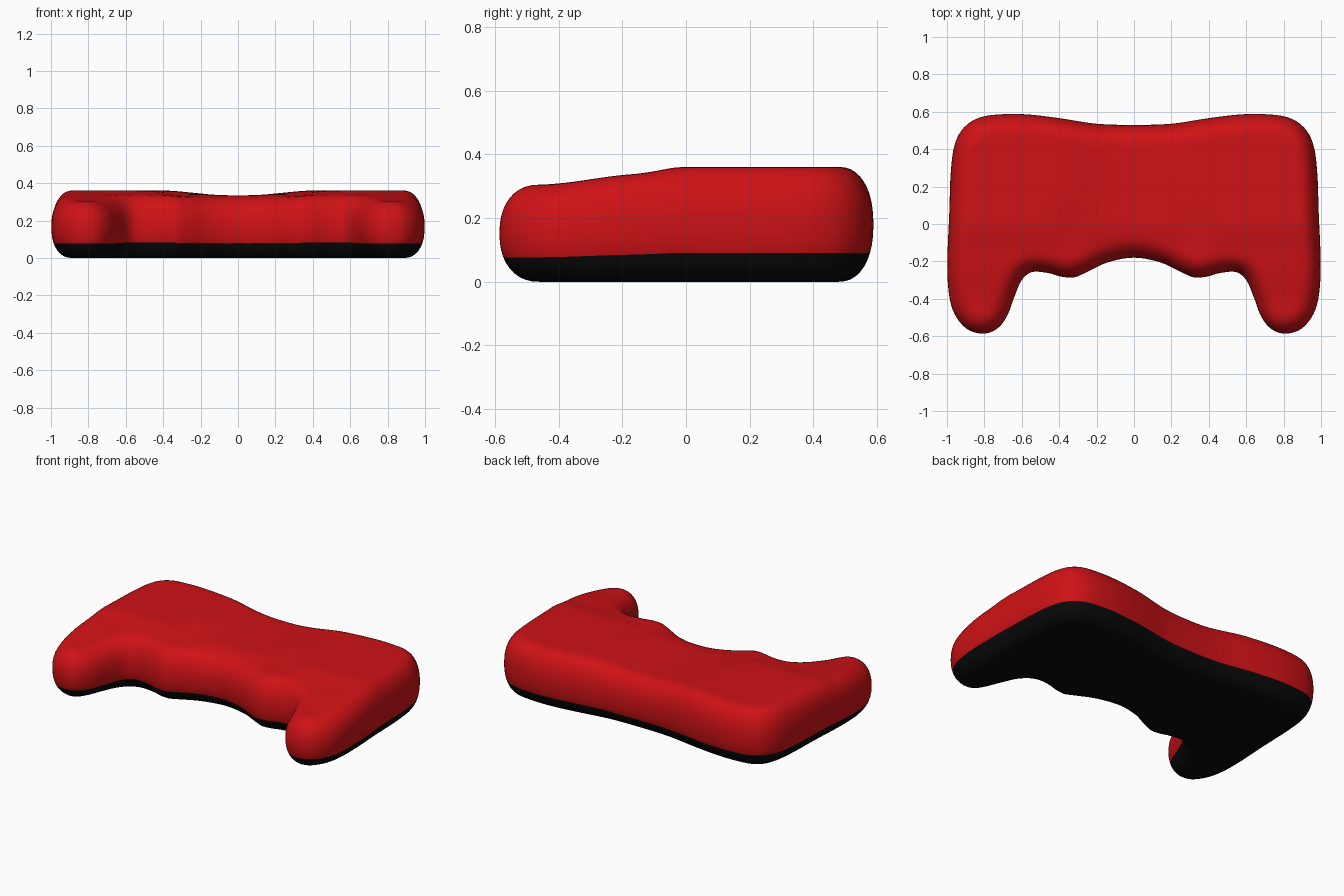
import bpy, bmesh
from math import sin, cos, pi, exp
from mathutils import Vector
from mathutils.geometry import delaunay_2d_cdt

if "Cube" in bpy.data.objects:
    bpy.data.objects.remove(bpy.data.objects["Cube"])

# Right half of the top-view outline, from back centre round to front centre
HALF = [(0, .53), (.2, .536), (.4, .566), (.55, .584), (.68, .588), (.82, .571),
        (.91, .515), (.96, .42), (.98, .27), (.988, .05), (.998, -.2), (.99, -.37),
        (.96, -.48), (.895, -.56), (.81, -.586), (.735, -.562), (.68, -.495),
        (.64, -.39), (.60, -.30), (.545, -.257), (.46, -.262), (.39, -.281),
        (.32, -.285), (.25, -.256), (.14, -.205), (0, -.18)]


def smooth(a, b, v):
    t = min(max((v - a) / (b - a), 0), 1)
    return t * t * (3 - 2 * t)


def outline(steps=5):
    """Closed Catmull-Rom loop through the mirrored half outline."""
    pts = [Vector(p) for p in HALF + [(-x, y) for x, y in HALF[-2:0:-1]]]
    n, out = len(pts), []
    for i in range(n):
        p0, p1, p2, p3 = (pts[(i + k) % n] for k in (-1, 0, 1, 2))
        for s in range(steps):
            t = s / steps
            out.append(.5 * (2 * p1 + (p2 - p0) * t + (2 * p0 - 5 * p1 + 4 * p2 - p3) * t * t
                             + (3 * p1 - p0 - 3 * p2 + p3) * t ** 3))
    return out


def height(x, y):
    """Top surface: flat at the back, falling along the grips, soft centre dip."""
    h = .361 - .022 * (1 - smooth(-.17, 0, y)) - .034 * (1 - smooth(-.47, -.13, y))
    h -= .026 * (1 - smooth(.05, .42, abs(x)))
    for side in (-1, 1):                      # shallow thumb hollows
        h -= .014 * exp(-((x - side * .33) ** 2 + (y + .02) ** 2) / .012)
    return h


loop = outline()
n = len(loop)
normals = []
for i in range(n):
    t = (loop[(i + 2) % n] - loop[i - 2]).normalized()
    normals.append(Vector((t.y, -t.x)))

# Rounded side wall: rings of the outline, inset along a squarish arc
bm = bmesh.new()
RINGS, POWER = 20, 2 / 2.25
rings = []
for k in range(RINGS + 1):
    a = -pi / 2 + pi * k / RINGS
    inset = 1 - max(cos(a), 0) ** POWER
    frac = .5 + .5 * (1 if a > 0 else -1) * abs(sin(a)) ** POWER
    ring = []
    for p, nm in zip(loop, normals):
        q = p + nm * inset * (.11 + .015 * smooth(.3, .5, -p.y))
        ring.append(bm.verts.new((q.x, q.y, frac * height(q.x, q.y))))
    rings.append(ring)
for lo, hi in zip(rings, rings[1:]):
    for i in range(n):
        j = (i + 1) % n
        bm.faces.new((lo[i], hi[i], hi[j], lo[j]))

# Top and bottom skins: triangulated fill of the inner outline
border = [v.co.to_2d() for v in rings[-1]]
grid = [Vector((i * .035, j * .035)) for i in range(-28, 29) for j in range(-17, 17)]
grid = [g for g in grid if min((g - b).length for b in border) > .015]
co, _, tris, *_ = delaunay_2d_cdt(border + grid, [(i, (i + 1) % n) for i in range(n)], [], 1, 1e-5)
for top in (True, False):
    made = {}
    for tri in tris:
        for v in tri:
            if v not in made:
                x, y = co[v]
                made[v] = bm.verts.new((x, y, height(x, y) if top else 0))
        bm.faces.new([made[v] for v in tri])
bmesh.ops.remove_doubles(bm, verts=bm.verts, dist=.0005)
bmesh.ops.recalc_face_normals(bm, faces=bm.faces)

# Black underside, red upper shell
for f in bm.faces:
    c = f.calc_center_median()
    f.material_index = 1 if c.z < .235 * height(c.x, c.y) else 0
    f.smooth = True
mesh = bpy.data.meshes.new("gamepad_shell")
bm.to_mesh(mesh)
bm.free()
for name, col in (("red_shell", (.62, .006, .008, 1)), ("black_underside", (.003, .003, .003, 1))):
    mat = bpy.data.materials.new(name)
    mat.diffuse_color = col
    mat.use_nodes = True
    mat.node_tree.nodes["Principled BSDF"].inputs["Base Color"].default_value = mat.diffuse_color
    mesh.materials.append(mat)
obj = bpy.data.objects.new("gamepad_shell", mesh)
bpy.context.collection.objects.link(obj)
